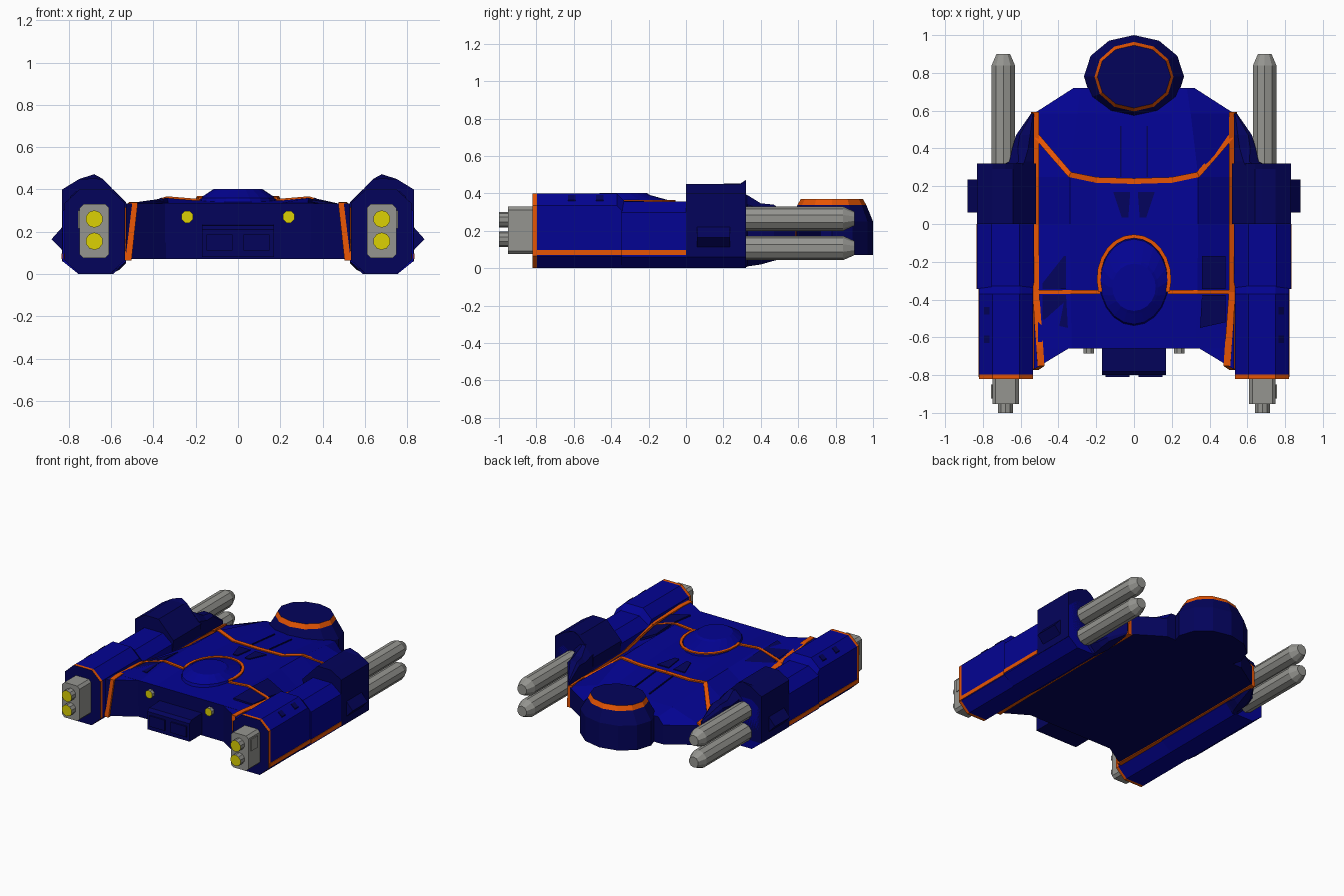
import bpy, bmesh, math

if "Cube" in bpy.data.objects:
    bpy.data.objects.remove(bpy.data.objects["Cube"])

COLOURS = {
    "blue": (0.001, 0.001, 0.29), "navy": (0.001, 0.001, 0.105),
    "orange": (0.80, 0.09, 0.001), "grey": (0.30, 0.30, 0.28),
    "yellow": (0.72, 0.64, 0.001),
}
KEYS = list(COLOURS)
MATS = []
for key, rgb in COLOURS.items():
    m = bpy.data.materials.new(key)
    m.diffuse_color = (*rgb, 1)
    m.use_nodes = True
    m.node_tree.nodes["Principled BSDF"].inputs["Base Color"].default_value = m.diffuse_color
    MATS.append(m)


def loft(name, rings, paint, mirror=False):
    """Skin a list of equal-length rings, cap the ends, colour by name or rule."""
    for side, sx in (("_right", 1), ("_left", -1)) if mirror else (("", 1),):
        bm = bmesh.new()
        vs = [[bm.verts.new((sx * x, y, z)) for x, y, z in r] for r in rings]
        n = len(vs[0])
        for a, b in zip(vs, vs[1:]):
            for i in range(n):
                j = (i + 1) % n
                bm.faces.new((a[i], a[j], b[j], b[i]))
        bm.faces.new(vs[0])
        bm.faces.new(vs[-1])
        bmesh.ops.recalc_face_normals(bm, faces=bm.faces)
        for f in bm.faces:
            k = paint if isinstance(paint, str) else paint(f.normal, f.calc_center_median())
            f.material_index = KEYS.index(k)
        me = bpy.data.meshes.new(name + side)
        bm.to_mesh(me)
        bm.free()
        for m in MATS:
            me.materials.append(m)
        bpy.context.collection.objects.link(bpy.data.objects.new(name + side, me))


def box(name, x, y, z, paint, mirror=False):
    loft(name, [[(x[0], y[0], h), (x[1], y[0], h), (x[1], y[1], h), (x[0], y[1], h)]
                for h in z], paint, mirror)


def plate(name, pts, paint, mirror=False, t=0.0045):
    loft(name, [[(x, y, z - t) for x, y, z in pts],
                [(x, y, z + t) for x, y, z in pts]], paint, mirror)


def stripe(name, path, w, paint, mirror=False):
    """Thin flat ribbon following a path over the deck."""
    rings = []
    for i, (x, y, z) in enumerate(path):
        a, b = path[max(i - 1, 0)], path[min(i + 1, len(path) - 1)]
        dx, dy = b[0] - a[0], b[1] - a[1]
        d = math.hypot(dx, dy)
        ox, oy = -dy / d * w / 2, dx / d * w / 2
        rings.append([(x + ox, y + oy, z - .0045), (x - ox, y - oy, z - .0045),
                      (x - ox, y - oy, z + .0045), (x + ox, y + oy, z + .0045)])
    loft(name, rings, paint, mirror)


def disc_y(cx, y, cz, r, n):
    return [(cx + r * math.cos((i + .5) * math.tau / n), y,
             cz + r * math.sin((i + .5) * math.tau / n)) for i in range(n)]


def oval(cy, z, rx, ry, n):
    return [(rx * math.sin(i * math.tau / n), cy + ry * math.cos(i * math.tau / n), z)
            for i in range(n)]


def octagon(y, x0, x1, z0, z1, cx, cz):
    return [(x0, y, z0 + cz), (x0 + cx, y, z0), (x1 - cx, y, z0), (x1, y, z0 + cz),
            (x1, y, z1 - cz), (x1 - cx, y, z1), (x0 + cx, y, z1), (x0, y, z1 - cz)]


# Central hull slab, front corners, and the deck: a shallow basin between two
# ridges, falling to a valley beside each pod
half = [(.34, -.655), (.53, -.77), (.53, .585), (.32, .72)]
outline = half + [(-x, y) for x, y in reversed(half)]
top_blue = lambda n, c: "blue" if n.z > .5 else "navy"
loft("hull", [[(x, y, z) for x, y in outline] for z in (.07, .208)], top_blue)
loft("front_corner", [[(x, y, z) for x, y in ((.34, -.655), (.53, -.77), (.53, -.655))]
                      for z in (.2, .333)], top_blue, True)

# sections: y, half-width, ridge half-width, edge z, ridge z, centre z
DECK = ((-.658, .53, .33, .333, .335, .335), (-.36, .53, .335, .30, .36, .347),
        (0, .53, .34, .217, .355, .332), (.25, .53, .34, .212, .35, .318),
        (.585, .53, .30, .21, .285, .285), (.72, .32, .28, .21, .26, .26))
loft("deck", [[(-h, y, .15), (-h, y, e), (-w, y, r), (-.2, y, c),
               (.2, y, c), (w, y, r), (h, y, e), (h, y, .15)]
              for y, h, w, e, r, c in DECK], top_blue)

# Orange seam bands wrapped round the hull beside each pod
def band(yt, xt, zo, zi, yb, xb):
    return [(xt - .018, yt, zi), (xt + .018, yt, zo),
            (xb + .016, yb, .064), (xb - .018, yb, .064)]
loft("hull_seam", [band(-.752, .492, .338, .338, -.772, .522),
                   band(-.66, .498, .340, .340, -.66, .524),
                   band(-.36, .52, .307, .321, -.36, .53), band(0, .52, .223, .256, 0, .53),
                   band(.25, .52, .218, .250, .25, .53),
                   band(.592, .52, .217, .231, .592, .53)], "orange", True)

# Painted deck stripes
stripe("rear_deck_stripe", [(.515, .465, .226), (.425, .36, .284), (.34, .262, .352),
                            (.2, .233, .323), (0, .227, .322)], .03, "orange", True)
stripe("cross_stripe", [(.18, -.36, .35), (.335, -.36, .363), (.525, -.36, .306)],
       .022, "orange", True)

# Deck panels, vents and ribs
plate("deck_panel_rear", [(.36, -.17, .345), (.485, -.17, .279), (.485, -.345, .311),
                          (.36, -.345, .353)], "navy", True, .008)
plate("deck_panel_front", [(.36, -.375, .353), (.485, -.375, .315), (.485, -.52, .325),
                           (.35, -.55, .345)], "navy", True, .006)
plate("deck_vent", [(.02, .17, .325), (.11, .17, .325), (.065, .035, .333), (.03, .035, .333)],
      "navy", True)
plate("deck_rib", [(.065, .25, .32), (.073, .25, .32), (.073, .52, .294), (.065, .52, .294)],
      "navy", True)

# Low turret with a half ring
loft("turret", [oval(-.305, .32, .19, .24, 20), oval(-.305, .36, .178, .225, 20),
                oval(-.335, .392, .13, .14, 20), oval(-.335, .402, .115, .125, 20)], "blue")
stripe("turret_ring", [(.187 * math.cos(a), -.29 + .225 * math.sin(a), .359)
                       for a in [math.pi * (i / 14 * 1.2 - .1) for i in range(15)]],
       .02, "orange")

# Rear nose drum with orange rim
loft("nose_drum", [oval(.78, z, rx, ry, 12) for z, rx, ry in
                   ((.07, .265, .22), (.25, .265, .22), (.338, .209, .184), (.37, .194, .166))],
     lambda n, c: "orange" if .34 < c.z < .365 else "navy")

# Front centre box with two panels, and small lamps
loft("front_box", [[(-.17, y, .08), (.17, y, .08), (.17, y, z), (-.17, y, z)]
                   for y, z in ((-.8, .21), (-.78, .23), (-.64, .235))], "navy")
box("front_box_panel", (.025, .15), (-.81, -.79), (.11, .187), "navy", True)
loft("front_lamp", [disc_y(.24, y, .27, .03, 8) for y in (-.685, -.64)],
     lambda n, c: "yellow" if n.y < -.5 else "grey", True)

# Side pods: raised front, lower middle
def pod_paint(n, c):
    if n.y < -.9:
        return "navy"
    return "orange" if c.y < -.8 else "blue"
loft("pod_front", [octagon(y, .535, .82, 0, z, .07, .065) for y, z in
                   ((-.82, .4), (-.797, .4), (-.37, .4), (-.32, .35))], pod_paint, True)
loft("pod_middle", [octagon(y, .53, .83, 0, .358, .075, .06) for y in (-.345, .32)], "blue", True)
box("pod_stripe_front", (.81, .824), (-.81, -.34), (.07, .098), "orange", True)
box("pod_stripe_middle", (.82, .834), (-.345, 0), (.07, .098), "orange", True)
for i, y in enumerate((-.46, -.61)):
    plate(f"pod_hatch_{i}", [(.765, y - .02, .3875), (.795, y - .02, .3605),
                             (.795, y + .02, .3605), (.765, y + .02, .3875)], "navy", True)

# Gun blocks with side wedges and rear fairings
loft("gun_block", [[(.832, y, .06), (.832, y, .40), (.75, y, .45), (.68, y, a), (.64, y, .45),
                    (.52, y, .325), (.55, y, .06)]
                   for y, a in ((0, .451), (.29, .452), (.32, .472))], "navy", True)
loft("side_wedge", [[(.82, y, .235), (.882, y, .165), (.82, y, .1)] for y in (.06, .235)],
     "navy", True)
loft("rear_fairing", [octagon(.31, .53, .70, 0, .4, .06, .06), octagon(.33, .53, .66, .01, .39, .05, .05),
                      octagon(.40, .53, .645, .02, .347, .03, .03),
                      octagon(.47, .53, .625, .04, .34, .02, .02),
                      octagon(.585, .53, .545, .07, .25, .005, .01)], "navy", True)

# Twin cannons and twin thrusters
for tag, zc, ze in (("upper", .265, .26), ("lower", .108, .155)):
    loft(f"cannon_{tag}", [disc_y(.692, y, zc, r, 10) for y, r in
                           ((.3, .065), (.84, .065), (.9, .038))], "grey", True)
    loft(f"nozzle_{tag}", [disc_y(.68, y, ze, .041, 10) for y in (-1, -.94)],
         lambda n, c: "yellow" if n.y < -.5 else "grey", True)
loft("thruster_block", [octagon(y, .61, .75, .075, .33, .018, .018) for y in (-.953, -.81)],
     "grey", True)
box("thruster_side_panel", (.745, .756), (-.925, -.85), (.215, .3), "grey", True)
